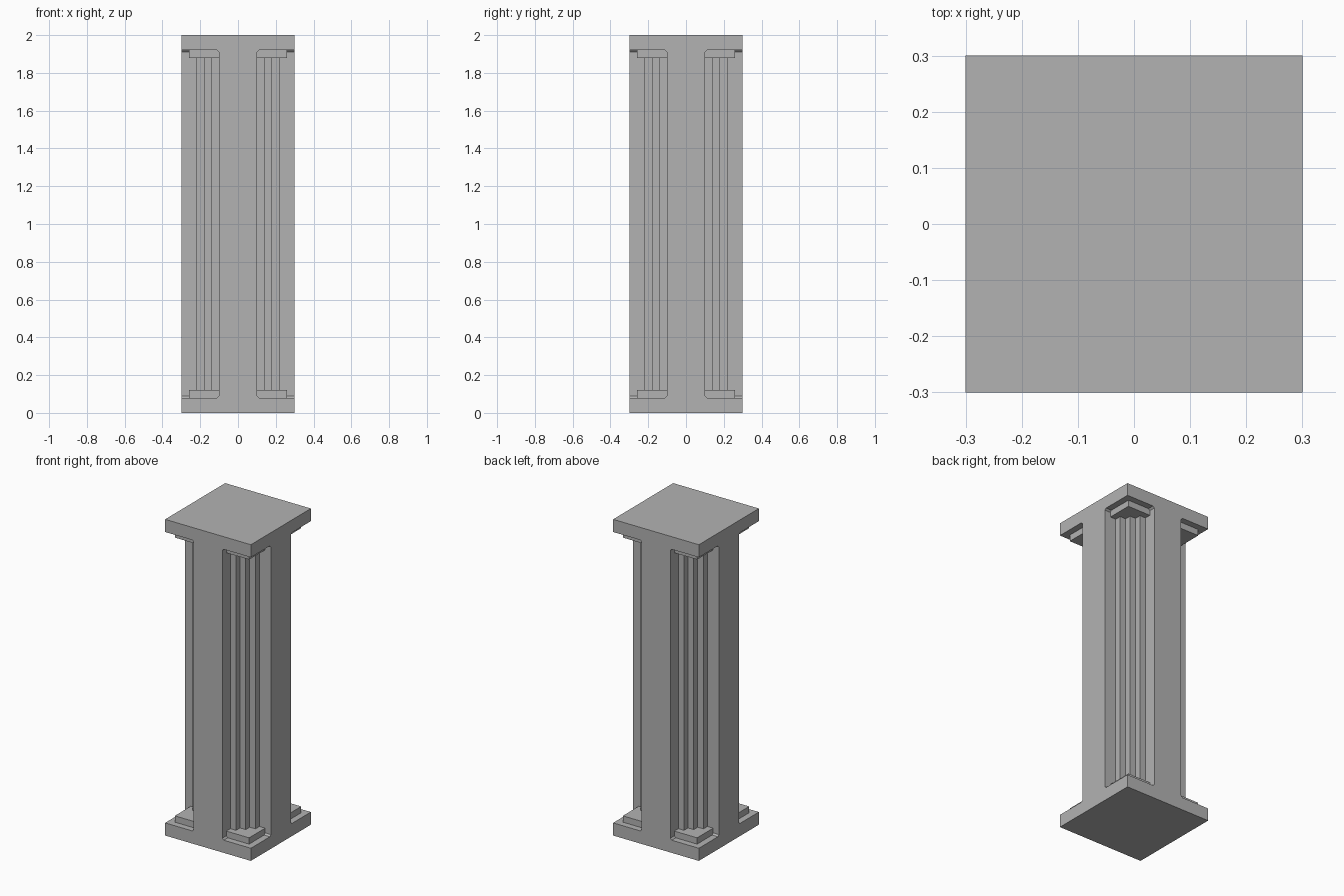
import bpy
import bmesh
from math import pi
from mathutils import Matrix, Vector

cube = bpy.data.objects.get("Cube")
if cube:
    bpy.data.objects.remove(cube, do_unlink=True)

# One plain grey stone for the whole pillar
GREY = (0.45, 0.45, 0.45, 1.0)
stone = bpy.data.materials.new("grey_stone")
stone.use_nodes = True
stone.diffuse_color = GREY
stone.node_tree.nodes["Principled BSDF"].inputs["Base Color"].default_value = GREY

HALF, HEIGHT, SLAB = 0.3, 2.0, 0.08
ARM, STEP, FLARE, CAP = 0.1, 0.04, 0.01, 0.04


def prism(name, outline, low, high, matrix=Matrix()):
    """Extrude a flat outline from low to high along its own z."""
    bm = bmesh.new()
    face = bm.faces.new([bm.verts.new((x, y, low)) for x, y in outline])
    grown = bmesh.ops.extrude_face_region(bm, geom=[face])["geom"]
    moved = [v for v in grown if isinstance(v, bmesh.types.BMVert)]
    bmesh.ops.translate(bm, verts=moved, vec=Vector((0, 0, high - low)))
    bmesh.ops.recalc_face_normals(bm, faces=bm.faces)
    bm.transform(matrix)
    mesh = bpy.data.meshes.new(name)
    bm.to_mesh(mesh)
    bm.free()
    mesh.materials.append(stone)
    obj = bpy.data.objects.new(name, mesh)
    bpy.context.scene.collection.objects.link(obj)
    return obj


def rectangle(a, b):
    return [(a, a), (b, a), (b, b), (a, b)]


def turn(angle):
    return Matrix.Rotation(angle, 4, "Z")


# Square slabs at foot and head
top = HEIGHT - SLAB
prism("base_slab", rectangle(-HALF, HALF), 0, SLAB)
prism("top_slab", rectangle(-HALF, HALF), top, HEIGHT)

# Two crossing walls, slightly flared where they meet the slabs
side = [(ARM + FLARE, SLAB), (ARM, SLAB + FLARE),
        (ARM, top - FLARE), (ARM + FLARE, top)]
wall = side + [(-x, z) for x, z in reversed(side)]
upright = Matrix.Rotation(pi / 2, 4, "X")
prism("front_back_wall", wall, -HALF, HALF, upright)
prism("left_right_wall", wall, -HALF, HALF, turn(pi / 2) @ upright)

# Stepped shaft with a square plinth and capital in each corner
stairs = [(ARM, ARM)]
for i in range(3):
    y = ARM + i * STEP
    x = ARM + (3 - i) * STEP
    stairs += [(x, y), (x, y + STEP)]
stairs.append((ARM, ARM + 3 * STEP))
pad = rectangle(ARM, ARM + 4 * STEP)

for i, corner in enumerate(("back_left", "back_right", "front_right", "front_left")):
    spin = turn(i * pi / 2)
    prism(corner + "_shaft", stairs, SLAB + CAP, top - CAP, spin)
    prism(corner + "_plinth", pad, SLAB, SLAB + CAP, spin)
    prism(corner + "_capital", pad, top - CAP, top, spin)
